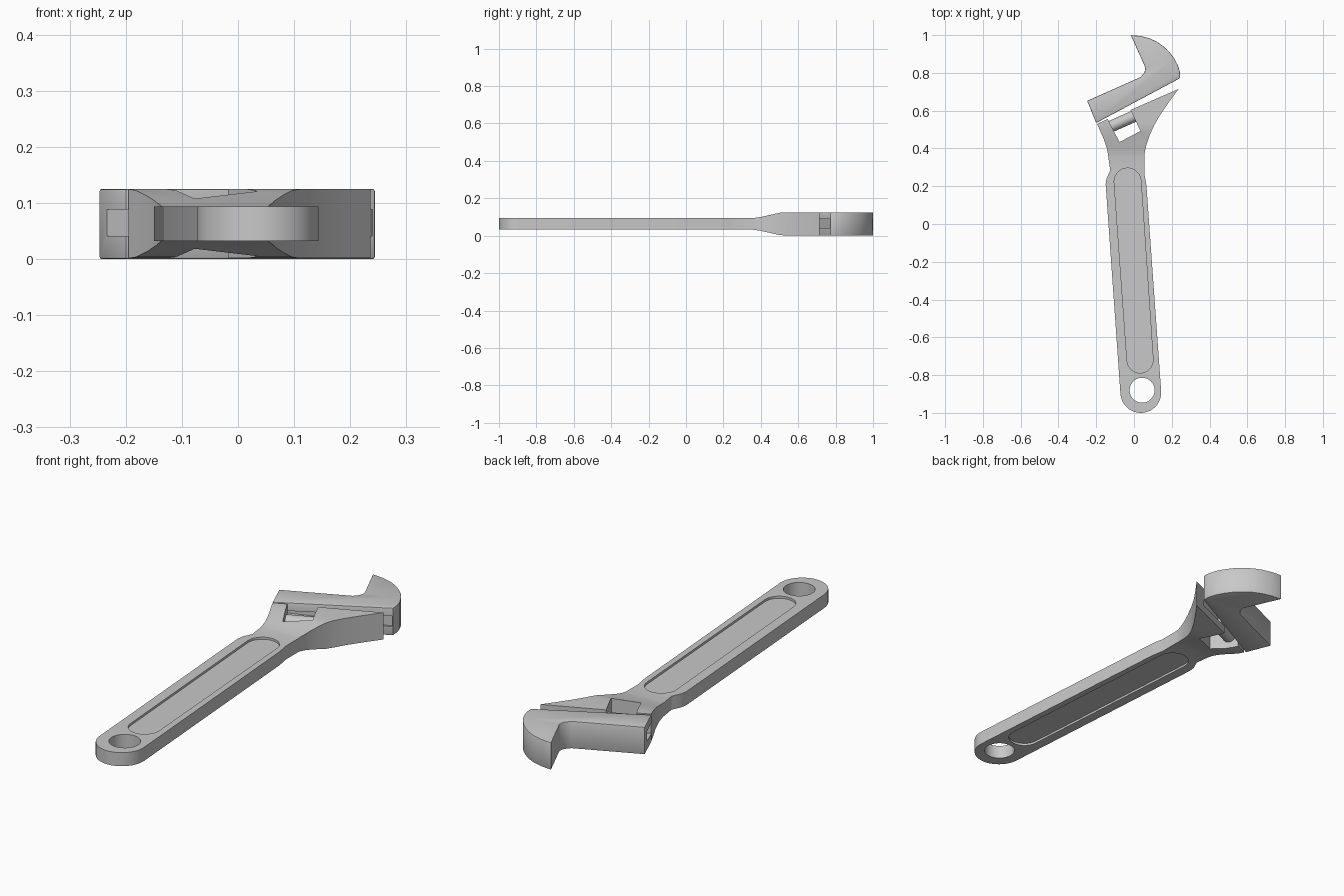
import bpy, bmesh, math
from mathutils import Vector, Matrix

if "Cube" in bpy.data.objects:
    bpy.data.objects.remove(bpy.data.objects["Cube"])

steel = bpy.data.materials.new("steel grey")
steel.diffuse_color = (0.58, 0.58, 0.58, 1)
steel.use_nodes = True
steel.node_tree.nodes["Principled BSDF"].inputs["Base Color"].default_value = steel.diffuse_color
MID = 0.063


def prism(name, pts, lo, hi, place=lambda u, v, w: (u, v, w)):
    """Extrude a closed outline between two levels."""
    bm = bmesh.new()
    face = bm.faces.new([bm.verts.new(place(u, v, lo)) for u, v in pts])
    ext = bmesh.ops.extrude_face_region(bm, geom=[face])
    move = Vector(place(0, 0, hi)) - Vector(place(0, 0, lo))
    bmesh.ops.translate(bm, vec=move, verts=[g for g in ext["geom"] if isinstance(g, bmesh.types.BMVert)])
    bmesh.ops.recalc_face_normals(bm, faces=bm.faces)
    me = bpy.data.meshes.new(name)
    bm.to_mesh(me)
    bm.free()
    me.materials.append(steel)
    ob = bpy.data.objects.new(name, me)
    bpy.context.collection.objects.link(ob)
    return ob


def rod(name, a, b, radius):
    """Round rod lying between two points in plan, at mid thickness."""
    a, b = Vector((*a, MID)), Vector((*b, MID))
    bpy.ops.mesh.primitive_cylinder_add(vertices=32, radius=radius, depth=(b - a).length, location=(a + b) / 2)
    ob = bpy.context.object
    ob.name = name
    ob.rotation_euler = (b - a).to_track_quat('Z', 'Y').to_euler()
    ob.data.materials.append(steel)
    return ob


def apply(ob):
    bpy.context.view_layer.update()
    dg = bpy.context.evaluated_depsgraph_get()
    me = bpy.data.meshes.new_from_object(ob.evaluated_get(dg))
    ob.modifiers.clear()
    ob.data = me


def combine(ob, other, op='DIFFERENCE'):
    m = ob.modifiers.new("cut", 'BOOLEAN')
    m.operation, m.object, m.solver = op, other, 'EXACT'
    apply(ob)
    bpy.data.objects.remove(other)


def smooth(ob):
    bpy.ops.object.select_all(action='DESELECT')
    ob.select_set(True)
    bpy.context.view_layer.objects.active = ob
    bpy.ops.object.shade_smooth_by_angle(angle=math.radians(30))


def arc(cx, cy, r, a0, a1, n):
    return [(cx + r * math.cos(math.radians(a0 + (a1 - a0) * i / n)),
             cy + r * math.sin(math.radians(a0 + (a1 - a0) * i / n))) for i in range(n + 1)]


# Handle, neck and head share one plan outline
outline = arc(0.036, -0.892, 0.108, 184, 364, 24)
outline += [(0.066, 0.2), (0.062, 0.23), (0.055, 0.262), (0.055, 0.37), (0.066, 0.42), (0.083, 0.47),
            (0.108, 0.525), (0.14, 0.58), (0.185, 0.645), (0.236, 0.715), (-0.02, 0.603),
            (-0.145, 0.553), (-0.195, 0.53), (-0.178, 0.49), (-0.16, 0.45), (-0.145, 0.405),
            (-0.138, 0.37), (-0.126, 0.285), (-0.133, 0.268), (-0.146, 0.24), (-0.15, 0.21)]
body = prism("handle_and_head", outline, -0.05, 0.2)

# Side profile: thin handle, ramp, thick head
half = [(-1.1, 0.031), (0.36, 0.031), (0.40, 0.037), (0.50, 0.0595), (0.53, 0.0615), (0.8, 0.0615)]
side = [(y, MID - h) for y, h in half] + [(y, MID + h) for y, h in reversed(half)]
combine(body, prism("side_profile", side, -0.5, 0.5, lambda u, v, w: (w, u, v)), 'INTERSECT')

# Hanging hole
combine(body, prism("hole", arc(0.043, -0.88, 0.066, 0, 354.375, 63), -0.1, 0.3))

# Long rounded recess on both handle faces
slot = arc(-0.034, 0.225, 0.071, 4, 184, 16) + arc(0.032, -0.72, 0.069, 184, 364, 16)
combine(body, prism("recess_top", slot, 0.084, 0.2))
combine(body, prism("recess_bottom", slot, -0.1, 0.042))

# Window for the adjusting screw, and the sliding channel in the head
combine(body, prism("window", [(-0.145, 0.567), (-0.077, 0.434), (0.034, 0.492), (-0.028, 0.625)], -0.1, 0.3))
combine(body, rod("channel", (-0.09, 0.572), (0.17, 0.686), 0.025))
smooth(body)

# Adjusting screw
smooth(rod("adjusting_screw", (-0.12, 0.517), (0.012, 0.576), 0.031))

# Hooked jaw with softened rims
hook = [(-0.2, 0.535), (0.244, 0.772), (0.243, 0.805), (0.233, 0.838), (0.214, 0.875), (0.188, 0.91),
        (0.157, 0.94), (0.12, 0.966), (0.08, 0.984), (0.035, 0.995), (-0.017, 1.0),
        (0.06, 0.828), (0.056, 0.803), (0.035, 0.778), (-0.248, 0.652)]
jaw = prism("jaw", hook, 0.0, 0.125)
bev = jaw.modifiers.new("rim", 'BEVEL')
bev.width, bev.segments, bev.limit_method, bev.angle_limit = 0.004, 2, 'ANGLE', math.radians(60)
apply(jaw)
# Groove along the underside of the jaw
groove = [(-0.232, 0.617), (0.238, 0.776), (0.3, 0.6), (-0.2, 0.4), (-0.33, 0.577)]
combine(jaw, prism("groove", groove, 0.041, 0.088))
smooth(jaw)
